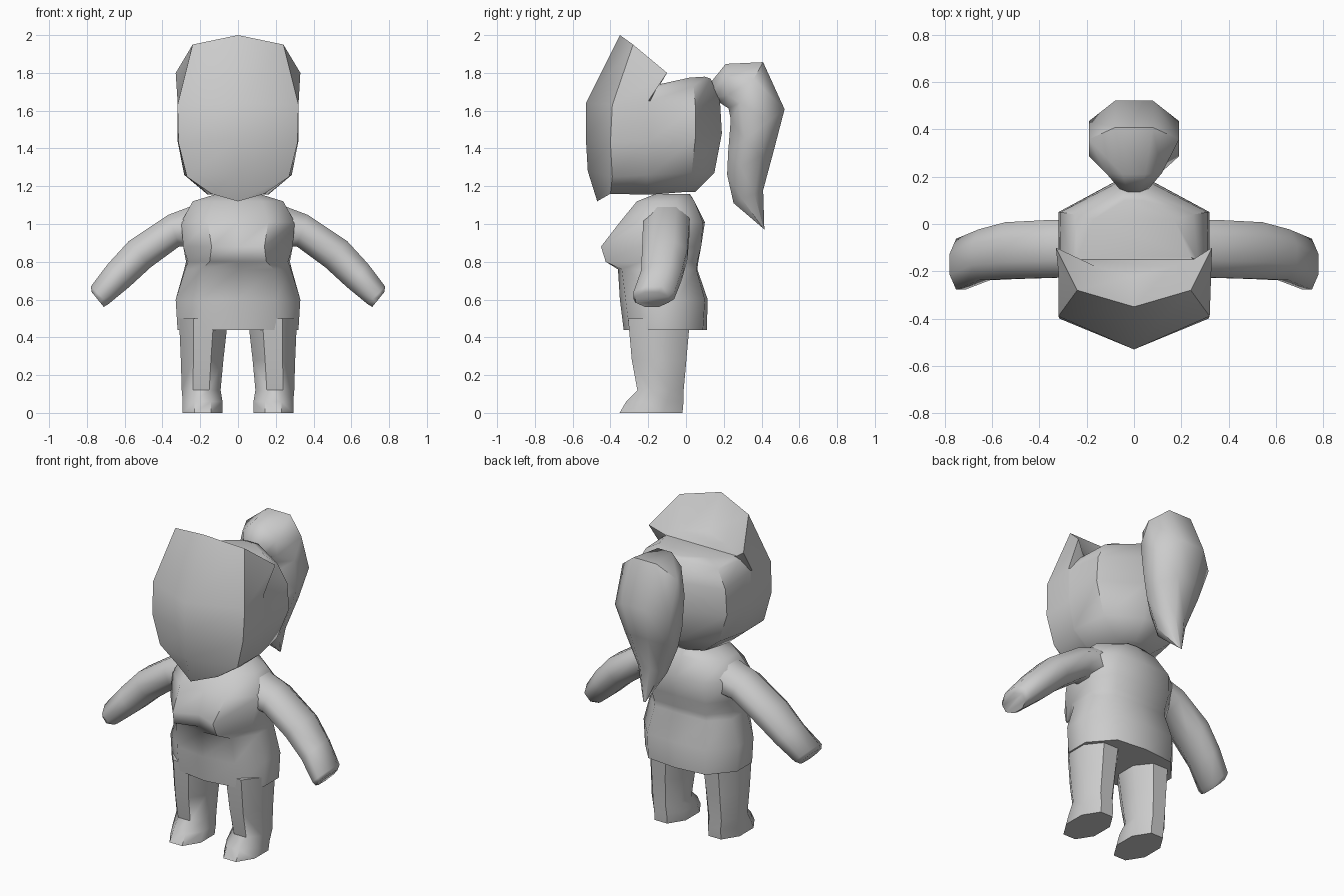
import bpy, bmesh, math
from mathutils import Vector

if "Cube" in bpy.data.objects:
    bpy.data.objects.remove(bpy.data.objects["Cube"], do_unlink=True)

clay = bpy.data.materials.new("clay_grey")
clay.use_nodes = True
COLOUR = (0.6, 0.6, 0.6, 1)
clay.diffuse_color = COLOUR
clay.node_tree.nodes["Principled BSDF"].inputs["Base Color"].default_value = COLOUR


def loft(name, rings, angle=60, mirror=False):
    """Skin closed rings of equal length and cap both ends with strips."""
    bm = bmesh.new()
    vs = [[bm.verts.new(p) for p in ring] for ring in rings]
    n = len(vs[0])
    for a, b in zip(vs, vs[1:]):
        for i in range(n):
            j = (i + 1) % n
            bm.faces.new((a[i], a[j], b[j], b[i]))
    for ring in (vs[0], vs[-1]):
        for i in range(n // 2 - 1):
            bm.faces.new((ring[i], ring[i + 1], ring[n - 2 - i], ring[n - 1 - i]))
    bmesh.ops.remove_doubles(bm, verts=bm.verts[:], dist=1e-4)
    bmesh.ops.recalc_face_normals(bm, faces=bm.faces[:])
    me = bpy.data.meshes.new(name)
    bm.to_mesh(me)
    bm.free()
    me.materials.append(clay)
    ob = bpy.data.objects.new(name, me)
    bpy.context.collection.objects.link(ob)
    bpy.ops.object.select_all(action="DESELECT")
    ob.select_set(True)
    bpy.context.view_layer.objects.active = ob
    bpy.ops.object.shade_smooth_by_angle(angle=math.radians(angle))
    if mirror:
        ob.modifiers.new("Mirror", "MIRROR")
    return ob


def both_sides(half):
    """Left half outline, front to back, closed by its mirror image."""
    return list(half) + [(-x, y, z) for x, y, z in reversed(half)]


def oval(a, b, side, n=8):
    """Ring whose long axis runs from a to b, half as wide as side."""
    a, b, s = Vector(a), Vector(b), Vector(side)
    # the half step keeps two points on each cap strip
    return [(a + b) / 2 + (a - b) / 2 * math.cos(t) * 1.06 + s * math.sin(t) * 1.06
            for t in ((k + 0.5) * math.tau / n for k in range(n))]


# Head: face with a raised fringe, notched behind its side tips
head_rows = [
    [(0, -.47, 1.12), (.14, -.40, 1.16), (.16, -.2, 1.155), (.16, -.19, 1.155), (.13, .0, 1.17), (.03, .05, 1.17)],
    [(0, -.52, 1.28), (.27, -.39, 1.25), (.285, -.2, 1.26), (.285, -.19, 1.26), (.25, .03, 1.27), (.05, .15, 1.27)],
    [(0, -.53, 1.45), (.315, -.40, 1.43), (.32, -.2, 1.44), (.32, -.19, 1.44), (.32, .05, 1.46), (.06, .19, 1.48)],
    [(0, -.53, 1.64), (.32, -.39, 1.63), (.32, -.2, 1.65), (.315, -.19, 1.65), (.31, .05, 1.62), (.06, .18, 1.65)],
    [(0, -.35, 2.0), (.24, -.28, 1.95), (.33, -.10, 1.80), (.27, -.155, 1.72), (.25, .04, 1.73), (.05, .13, 1.77)],
    [(0, -.22, 1.80), (.16, -.18, 1.78), (.25, -.15, 1.74), (.24, -.14, 1.74), (.17, .02, 1.775), (.04, .10, 1.78)],
]
loft("head", [both_sides(r) for r in head_rows], 50)

# Torso: hem, hips, waist, bust, shoulders, neck as (height, outline)
torso_rows = [
    (.44, [(0, -.33), (.20, -.30), (.32, -.20), (.32, -.05), (.20, .09), (0, .11)]),
    (.60, [(0, -.35), (.20, -.32), (.33, -.20), (.33, -.05), (.20, .10), (0, .115)]),
    (.76, [(0, -.36), (.19, -.34), (.28, -.20), (.285, -.05), (.18, .055), (0, .06)]),
    (.80, [(0, -.38), (.15, -.425), (.265, -.24), (.275, -.05), (.18, .06), (0, .065)]),
    (.88, [(0, -.39), (.14, -.45), (.29, -.26), (.29, -.04), (.19, .08), (0, .08)]),
    (1.01, [(0, -.34), (.16, -.35), (.30, -.22), (.30, -.01), (.18, .09), (0, .10)]),
    (1.12, [(0, -.26), (.13, -.26), (.24, -.18), (.24, -.05), (.12, .045), (0, .045)]),
    (1.16, [(0, -.16), (.06, -.16), (.11, -.12), (.11, -.04), (.06, .015), (0, .02)]),
]
loft("torso", [both_sides([(x, y, z) for x, y in o]) for z, o in torso_rows], 50)

# Arms: upper edge, lower edge, front and back at each station
arm = [
    ((.16, 1.13), (.20, .87), -.22, .02),
    ((.37, 1.05), (.31, .88), -.23, .02),
    ((.58, .91), (.46, .77), -.235, .01),
    ((.69, .79), (.575, .665), -.24, -.02),
    ((.78, .67), (.685, .575), -.28, -.06),
    ((.775, .64), (.71, .56), -.27, -.09),
]
loft("arm", [oval((u[0], (f + b) / 2, u[1]), (l[0], (f + b) / 2, l[1]), (0, (b - f) / 2, 0))
             for u, l, f, b in arm], 60, True)

# Legs with short feet: height, inner and outer x, front and back y
leg = [
    (0, .08, .295, -.355, -.015),
    (.06, .08, .295, -.32, -.01),
    (.12, .09, .30, -.26, -.01),
    (.28, .075, .305, -.29, .005),
    (.50, .05, .315, -.31, .025),
]
loft("leg", [oval((i, (f + b) / 2, z), (o, (f + b) / 2, z), (0, (b - f) / 2, 0))
             for z, i, o, f, b in leg], 50, True)

# Ponytail: inner and outer (y, z) with half width, from the head to the tip
tail = [
    ((.18, 1.64), (.13, 1.75), .06),
    ((.225, 1.61), (.21, 1.85), .12),
    ((.235, 1.55), (.41, 1.86), .195),
    ((.22, 1.38), (.525, 1.61), .195),
    ((.215, 1.26), (.47, 1.40), .15),
    ((.25, 1.11), (.41, 1.18), .08),
    ((.405, .98), (.415, .97), .01),
]
loft("ponytail", [oval((0, *i), (0, *o), (w, 0, 0)) for i, o, w in tail], 60)
